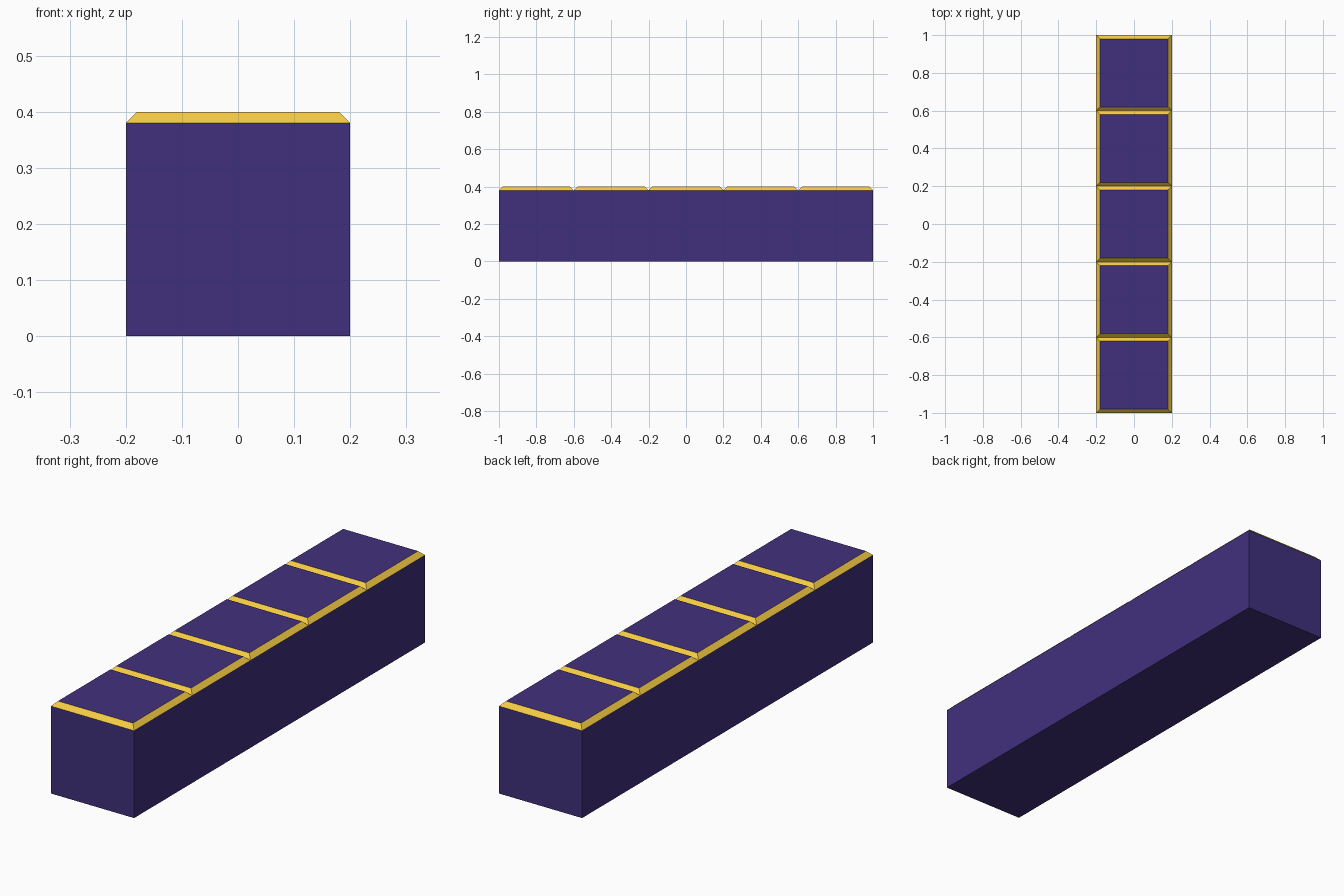
import bpy, bmesh

if "Cube" in bpy.data.objects:
    bpy.data.objects.remove(bpy.data.objects["Cube"])

N, SIZE, CHAMFER = 5, 0.4, 0.02
BASE_H = SIZE - CHAMFER


def material(name, rgb):
    m = bpy.data.materials.new(name)
    m.diffuse_color = (*rgb, 1)
    m.use_nodes = True
    m.node_tree.nodes["Principled BSDF"].inputs["Base Color"].default_value = m.diffuse_color
    return m


# Long block: square cross-section rings along y, skinned into five segments
bm = bmesh.new()
h = SIZE / 2
profile = ((-h, 0), (h, 0), (h, BASE_H), (-h, BASE_H))
rings = [[bm.verts.new((x, (i - N / 2) * SIZE, z)) for x, z in profile]
         for i in range(N + 1)]
for a, b in zip(rings, rings[1:]):
    for k in range(4):
        j = (k + 1) % 4
        bm.faces.new((a[k], a[j], b[j], b[k]))
bm.faces.new(rings[0])
bm.faces.new(rings[-1])
bmesh.ops.recalc_face_normals(bm, faces=bm.faces[:])

# Raised, chamfered top on every segment, with gold rims
tops = [f for f in bm.faces if f.normal.z > 0.9]
rims = bmesh.ops.inset_individual(bm, faces=tops, thickness=CHAMFER, depth=CHAMFER,
                                  use_even_offset=True)["faces"]
for f in rims:
    f.material_index = 1

mesh = bpy.data.meshes.new("block_row")
bm.to_mesh(mesh)
bm.free()
mesh.materials.append(material("purple", (0.053, 0.03, 0.205)))
mesh.materials.append(material("gold", (0.93, 0.61, 0.06)))
bpy.context.collection.objects.link(bpy.data.objects.new("block_row", mesh))
